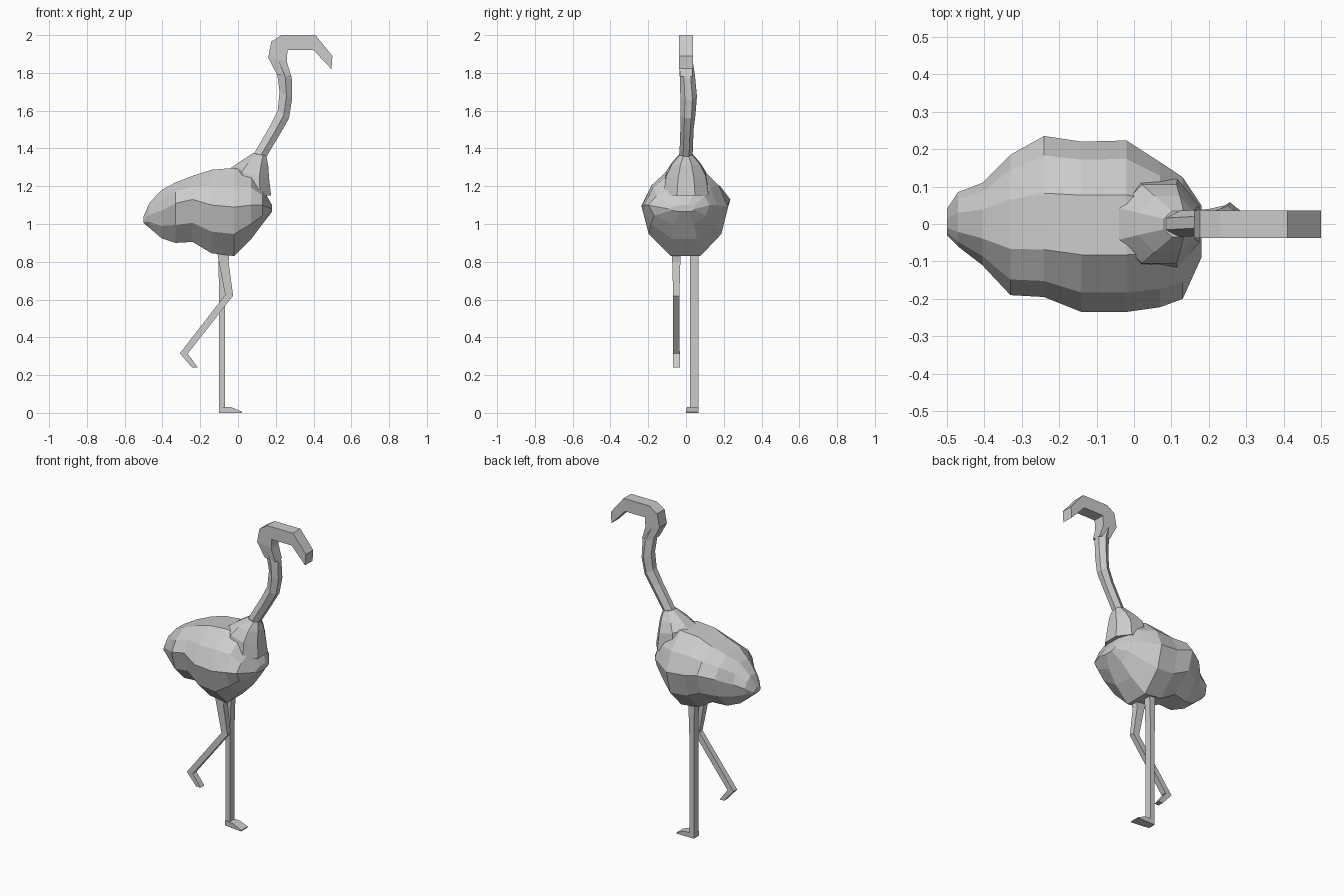
import bpy, bmesh
from mathutils import Vector


def loft(name, rings):
    """Skin a list of equal-length point rings and cap both ends."""
    bm = bmesh.new()
    rows = [[bm.verts.new(p) for p in ring] for ring in rings]
    n = len(rows[0])
    for a, b in zip(rows, rows[1:]):
        for i in range(n):
            j = (i + 1) % n
            bm.faces.new((a[i], a[j], b[j], b[i]))
    bm.faces.new(rows[0][::-1])
    bm.faces.new(rows[-1])
    bmesh.ops.recalc_face_normals(bm, faces=bm.faces)
    mesh = bpy.data.meshes.new(name)
    bm.to_mesh(mesh)
    bm.free()
    ob = bpy.data.objects.new(name, mesh)
    bpy.context.collection.objects.link(ob)
    return ob


# Cross-sections spanning two side-view points, with a y range
BOX = [(0, -1), (1, -1), (1, 1), (0, 1)]
HEX = [(0, -.45), (.55, -1), (1, -.45), (1, .45), (.55, 1), (0, .45)]
OCT = [(0, -.4), (.3, -1), (.75, -1), (1, -.4), (1, .4), (.75, 1), (.3, 1), (0, .4)]


def strip(name, profile, stations):
    rings = []
    for x0, z0, x1, z1, y0, y1 in stations:
        a, b = Vector((x0, 0, z0)), Vector((x1, 0, z1))
        rings.append([a.lerp(b, t) + Vector((0, (y0 + y1) / 2 + s * (y1 - y0) / 2, 0))
                      for t, s in profile])
    return loft(name, rings)


# Body: faceted rings along x (x, bottom, top, y low, y high, widest z)
half = [(.35, 1), (.78, .55), (1, 0), (.84, -.55), (.34, -1)]
body_profile = half + [(-w, h) for w, h in reversed(half)]
body = []
for x, zb, zt, y0, y1, zm in [
        (-.50, 1.005, 1.04, -.03, .04, 1.02),
        (-.47, .98, 1.11, -.06, .085, 1.05),
        (-.405, .925, 1.18, -.11, .11, 1.07),
        (-.33, .90, 1.22, -.19, .185, 1.11),
        (-.24, .905, 1.255, -.195, .235, 1.13),
        (-.14, .845, 1.287, -.235, .22, 1.10),
        (-.02, .83, 1.297, -.235, .223, 1.09),
        (.07, .92, 1.27, -.222, .165, 1.10),
        (.13, 1.0, 1.19, -.20, .125, 1.10),
        (.18, 1.065, 1.10, -.09, .05, 1.08)]:
    ring = []
    for w, h in body_profile:
        y = w * (y1 if w > 0 else -y0)
        z = zm + h * (zt - zm if h > 0 else zm - zb)
        ring.append((x, y, z))
    body.append(ring)
loft("body", body)

# Chest cape flaring from the neck down over the breast
strip("neck_base", OCT, [
    (-.06, 1.16, .175, 1.15, -.12, .12),
    (-.04, 1.295, .165, 1.24, -.105, .105),
    (.01, 1.33, .16, 1.31, -.075, .075),
    (.08, 1.375, .15, 1.36, -.035, .035)])

# Curved neck
strip("neck", HEX, [
    (.08, 1.365, .15, 1.355, -.035, .035),
    (.17, 1.52, .225, 1.48, -.03, .04),
    (.21, 1.60, .27, 1.56, -.03, .05),
    (.22, 1.70, .286, 1.66, -.03, .058),
    (.208, 1.79, .285, 1.77, -.033, .048),
    (.16, 1.88, .258, 1.86, -.038, .035)])

# Head and hooked beak
strip("head", BOX, [
    (.207, 1.79, .283, 1.78, -.03, .034),
    (.16, 1.88, .258, 1.86, -.038, .036),
    (.176, 1.965, .262, 1.92, -.038, .036),
    (.23, 2.0, .27, 1.92, -.038, .036),
    (.41, 2.0, .40, 1.92, -.038, .036)])
strip("beak", BOX, [
    (.41, 2.0, .40, 1.92, -.038, .036),
    (.50, 1.89, .495, 1.82, -.038, .036)])

# Standing leg with a flat foot
strip("standing_leg", BOX, [
    (-.10, 0, -.07, 0, .02, .065),
    (-.10, .60, -.07, .60, .02, .065),
    (-.105, .90, -.06, .90, .02, .065)])
strip("standing_foot", BOX, [
    (-.10, 0, -.10, .03, .015, .065),
    (-.035, 0, -.035, .03, .005, .065),
    (.022, 0, .022, .006, 0, .065)])

# Raised leg, folded at knee and ankle
strip("raised_leg", BOX, [
    (-.115, .88, -.04, .88, -.075, -.03),
    (-.105, .82, -.05, .80, -.073, -.03),
    (-.068, .625, -.026, .62, -.068, -.035),
    (-.308, .315, -.265, .315, -.07, -.033)])
strip("raised_foot", BOX, [
    (-.308, .315, -.268, .315, -.07, -.033),
    (-.243, .24, -.212, .24, -.07, -.033)])
